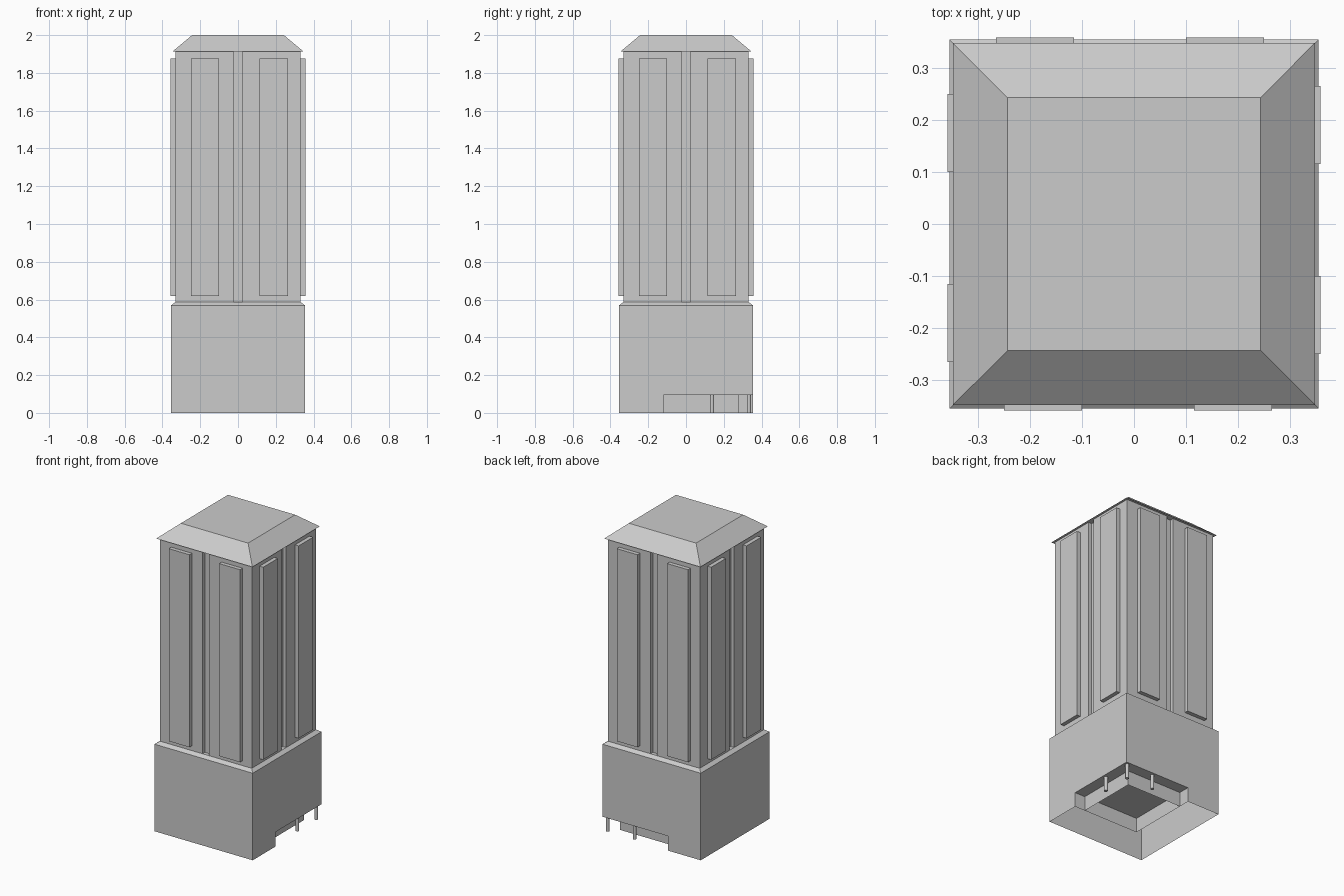
import bpy, math
from mathutils import Matrix

if "Cube" in bpy.data.objects:
    bpy.data.objects.remove(bpy.data.objects["Cube"])


def make(name, verts, faces):
    mesh = bpy.data.meshes.new(name)
    mesh.from_pydata(verts, [], faces)
    mesh.update()
    ob = bpy.data.objects.new(name, mesh)
    bpy.context.collection.objects.link(ob)
    return ob


def loft(name, rings, closed=True, bottom=False, top=False):
    """Skin a list of (outline, z) rings; outlines run counter-clockwise."""
    n = len(rings[0][0])
    verts = [(x, y, z) for pts, z in rings for x, y in pts]
    faces = []
    for r in range(len(rings) - 1):
        for i in range(n if closed else n - 1):
            j = (i + 1) % n
            faces.append((r * n + i, r * n + j, r * n + n + j, r * n + n + i))
    if bottom:
        faces.append(tuple(reversed(range(n))))
    if top:
        faces.append(tuple(range((len(rings) - 1) * n, len(rings) * n)))
    return make(name, verts, faces)


def rect(x0, x1, y0, y1):
    return [(x0, y0), (x1, y0), (x1, y1), (x0, y1)]


def square(h):
    return rect(-h, h, -h, h)


B = 0.355           # podium half width
T = 0.332           # tower half width
N = -0.12           # inner edge of the entrance notch
R = 0.28            # recessed entrance wall
H = 0.095           # entrance height

# Podium: open underneath, with a corner notch at +x +y
loft("podium_upper", [(square(B), H), (square(B), 0.569), (square(T), 0.586)], top=True)
loft("podium_lower", [([(-B, -B), (B, -B), (B, N), (N, N), (N, B), (-B, B)], z)
                      for z in (0, H)])
make("entrance_soffit", [(x, y, H) for x, y in rect(N, B, N, B)], [(3, 2, 1, 0)])
loft("entrance_wall", [([(R, N), (R, R), (N, R)], z) for z in (0, H)], closed=False)

# Entrance columns
for i, (x, y) in enumerate([(0.333, 0.138), (0.333, 0.333), (0.138, 0.333)]):
    ring = [(x + 0.011 * math.cos(a * math.tau / 16), y + 0.011 * math.sin(a * math.tau / 16))
            for a in range(16)]
    col = loft(f"entrance_column_{i + 1}", [(ring, 0), (ring, H)], bottom=True, top=True)
    for p in col.data.polygons:
        p.use_smooth = len(p.vertices) == 4
    for e in col.data.edges:
        if abs(col.data.vertices[e.vertices[0]].co.z - col.data.vertices[e.vertices[1]].co.z) < 1e-4:
            e.use_edge_sharp = True

# Tower shaft with a vertical groove in the middle of each side
S, D = 0.024, 0.025
side = [(-T, -T), (-S, -T), (-S, -T + D), (S, -T + D), (S, -T)]
outline = []
for q in range(4):
    m = Matrix.Rotation(q * math.pi / 2, 2)
    outline += [tuple(m @ Matrix.Identity(2).col[0] * x + m @ Matrix.Identity(2).col[1] * y)
                for x, y in side]
loft("tower_shaft", [(outline, 0.586), (outline, 1.912)], bottom=True, top=True)

# Raised facade panels, two per side
for q, label in enumerate(("front", "right", "back", "left")):
    for k, (x0, x1) in enumerate(((-0.25, -0.10), (0.115, 0.265))):
        r = rect(x0, x1, -0.358, -T + 0.005)
        panel = loft(f"{label}_panel_{k + 1}", [(r, 0.618), (r, 1.876)], bottom=True, top=True)
        panel.data.transform(Matrix.Rotation(q * math.pi / 2, 4, 'Z'))

# Hipped roof with a flat top
loft("roof", [(square(0.348), 1.912), (square(0.243), 2.0)], bottom=True, top=True)
